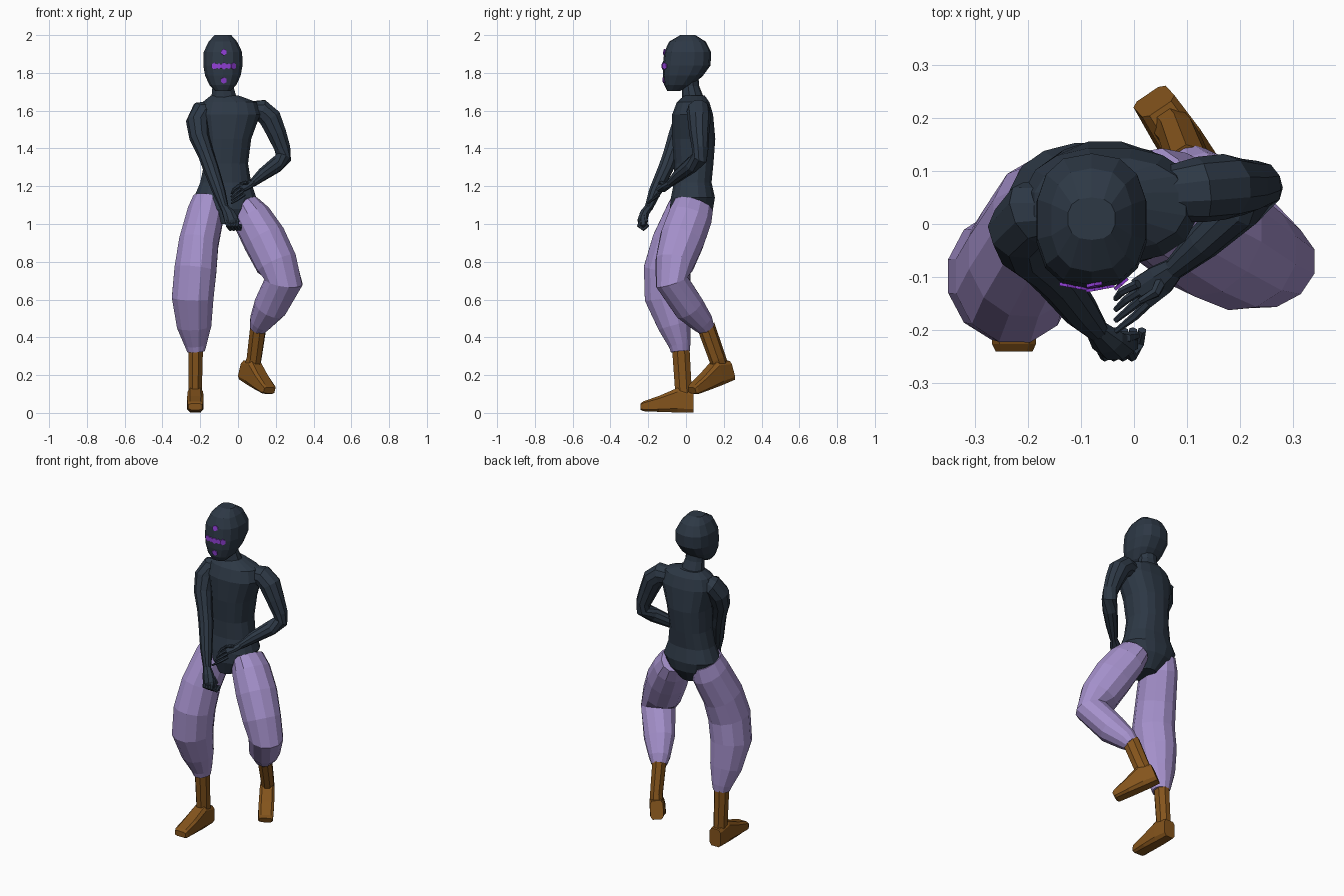
import bpy, bmesh, math
from mathutils import Vector
from mathutils.bvhtree import BVHTree


def material(name, srgb):
    lin = [((c / 255 + 0.055) / 1.055) ** 2.4 for c in srgb]
    m = bpy.data.materials.new(name)
    m.diffuse_color = (*lin, 1)
    return m


DARK = material("dark slate cloth", (45, 56, 69))
LILAC = material("lilac trousers", (165, 145, 204))
BROWN = material("brown leather", (132, 84, 28))
VIOLET = material("violet marks", (146, 64, 216))


def tube(name, rings, mat, n=10, axis=None, ref=(1, 0, 0), p=1.0):
    """Loft rings (x, y, z, r1[, r2]); square to the path, or to a fixed axis."""
    bm = bmesh.new()
    pts = [Vector(r[:3]) for r in rings]
    loops = []
    for i, r in enumerate(rings):
        t = Vector(axis) if axis else pts[min(i + 1, len(pts) - 1)] - pts[max(i - 1, 0)]
        t.normalize()
        u = Vector(ref)
        u = (u - t * u.dot(t)).normalized()
        v = t.cross(u)
        r1, r2 = r[3], r[-1]
        loop = []
        for k in range(n):
            a = 2 * math.pi * (k + 0.5) / n
            c, s = math.cos(a), math.sin(a)
            c, s = (math.copysign(abs(q) ** p, q) for q in (c, s))
            loop.append(bm.verts.new(pts[i] + u * c * r1 + v * s * r2))
        loops.append(loop)
    for a, b in zip(loops, loops[1:]):
        for k in range(n):
            bm.faces.new((a[k], a[(k + 1) % n], b[(k + 1) % n], b[k]))
    bm.faces.new(loops[0])
    bm.faces.new(loops[-1])
    bmesh.ops.recalc_face_normals(bm, faces=bm.faces)
    me = bpy.data.meshes.new(name)
    bm.to_mesh(me)
    bm.free()
    me.materials.append(mat)
    ob = bpy.data.objects.new(name, me)
    bpy.context.collection.objects.link(ob)
    return ob


def stack(name, levels, mat, n, p):
    """Horizontal rings given as (z, x centre, x radius, y front, y back)."""
    rings = [(x, (f + b) / 2, z, rx, (b - f) / 2) for z, x, rx, f, b in levels]
    return tube(name, rings, mat, n, axis=(0, 0, -1), p=p)


# Head, neck and torso
head = stack("head", [
    (2.0, -.08, .045, -.03, .05), (1.965, -.08, .077, -.09, .105),
    (1.91, -.08, .104, -.115, .133), (1.84, -.08, .106, -.123, .13),
    (1.785, -.08, .096, -.122, .09), (1.735, -.08, .072, -.115, .035),
    (1.705, -.08, .042, -.1, -.03)], DARK, 14, .8)
tube("neck", [(-.08, .015, 1.79, .06, .05), (-.08, .025, 1.73, .058, .045),
              (-.075, .035, 1.68, .068, .055), (-.07, .04, 1.64, .085, .06)],
     DARK, axis=(0, 0, -1))
stack("torso", [
    (1.68, -.07, .075, -.01, .1), (1.645, -.045, .145, -.05, .125),
    (1.58, -.045, .165, -.075, .145), (1.45, -.055, .127, -.075, .157),
    (1.32, -.063, .118, -.065, .147), (1.22, -.065, .137, -.065, .137),
    (1.14, -.068, .168, -.082, .155), (1.08, -.068, .135, -.088, .145),
    (1.0, -.06, .055, -.065, .09)], DARK, 16, .85)

# Marks on the face: thin hexagons laid on the head surface
bm = bmesh.new()
bm.from_mesh(head.data)
tree = BVHTree.FromBMesh(bm)
bm.free()
marks = [(-.075, 1.91, .017), (-.075, 1.76, .017)]
marks += [(-.075 + .025 * k, 1.836, .015 if k % 2 else .018) for k in range(-2, 3)]
for i, (x, z, r) in enumerate(marks):
    hit, normal, _, _ = tree.ray_cast(Vector((x, -1, z)), Vector((0, 1, 0)))
    a, b = hit - normal * .002, hit + normal * .004
    tube(f"face_mark_{i + 1}", [(*a, r), (*b, r)], VIOLET, 6)

# Arms
tube("hanging_arm", [
    (-.13, .035, 1.61, .05), (-.19, .02, 1.59, .064), (-.214, -.01, 1.54, .062),
    (-.205, -.045, 1.46, .053), (-.17, -.08, 1.37, .043), (-.145, -.105, 1.3, .042),
    (-.1, -.165, 1.17, .034), (-.07, -.2, 1.08, .022)], DARK, ref=(1, .3, 0))
tube("folded_arm", [
    (.05, .055, 1.6, .05), (.125, .065, 1.6, .062), (.17, .07, 1.56, .062),
    (.205, .07, 1.48, .053), (.235, .075, 1.4, .044), (.24, .072, 1.35, .043),
    (.2, .03, 1.312, .042), (.13, -.035, 1.262, .034), (.075, -.085, 1.215, .021)],
     DARK, ref=(.2, 1, .3))

# Hands: a closed fist and an open hand with slim fingers
tube("fist", [(-.07, -.2, 1.085, .022), (-.05, -.22, 1.055, .034, .026),
              (-.035, -.23, 1.02, .04, .028), (-.022, -.225, .985, .034, .022)],
     DARK, 8)
tube("open_palm", [(.08, -.08, 1.22, .02), (.05, -.105, 1.2, .018, .032),
                   (.015, -.13, 1.18, .014, .034)], DARK, 8, ref=(.3, .2, 1))
for k in range(4):
    d = (k - 1.5) * .017
    tube(f"curled_finger_{k + 1}", [
        (-.035 + d, -.238, 1.02, .01), (-.03 + d, -.25, .99, .01),
        (-.015 + d, -.225, .972, .01), (-.01 + d, -.2, .995, .008)], DARK, 6)
    tube(f"open_finger_{k + 1}", [
        (.02 - d * .5, -.128 + d * .6, 1.18 + d, .009),
        (-.01 - d * .5, -.15 + d * .9, 1.158 + d, .008),
        (-.035, -.172 + d * 1.2, 1.135 + d, .005)], DARK, 6)
tube("fist_thumb", [(-.05, -.21, 1.06, .012), (-.015, -.215, 1.04, .012),
                    (.005, -.21, 1.01, .008)], DARK, 6)
tube("open_thumb", [(.055, -.1, 1.205, .012), (.04, -.13, 1.22, .01),
                    (.01, -.145, 1.215, .006)], DARK, 6)

# Baggy trouser legs
tube("standing_trouser_leg", [
    (-.155, .03, 1.13, .085, .105), (-.17, .01, 1.06, .1, .12),
    (-.208, -.06, .9, .108, .125), (-.225, -.1, .76, .115, .128),
    (-.24, -.098, .61, .114, .125), (-.232, -.06, .46, .094, .09),
    (-.224, -.033, .36, .06, .06), (-.222, -.03, .325, .048, .052)], LILAC, 12)
tube("raised_trouser_leg", [
    (.035, .04, 1.095, .08, .108), (.075, .02, 1.03, .105, .12),
    (.14, -.02, .92, .117, .122), (.205, -.06, .79, .113, .106),
    (.242, -.075, .695, .103, .09), (.17, .015, .56, .09, .085),
    (.12, .085, .48, .062, .062), (.105, .11, .445, .045, .045)], LILAC, 12)


# Boots: shaft plus wedge foot from heel point, toe direction and up direction
def boot(name, top, heel, toe_dir, up_dir, length):
    heel, t = Vector(heel), Vector(toe_dir).normalized()
    up = Vector(up_dir)
    up = (up - t * up.dot(t)).normalized()
    side = up.cross(t)
    rings = []
    for s, low, high, w in ((0, 0, .11, .038), (.3, 0, .135, .043),
                            (.65, .004, .092, .045), (.95, .008, .062, .043),
                            (1, .016, .05, .036)):
        c = heel + t * s * length + up * (low + high) / 2
        rings.append((*c, w, (high - low) / 2))
    tube(name + "_foot", rings, BROWN, 8, axis=t, ref=side, p=.45)
    ankle = heel + t * .055 + up * .14
    base = heel + t * .05 + up * .04
    tube(name + "_shaft", [(*top, .042, .05), (*ankle, .038, .048),
                           (*base, .038, .046)], BROWN, 8, ref=side)


boot("standing_boot", (-.224, -.028, .35), (-.226, .04, 0), (0, -1, 0), (0, 0, 1), .28)
boot("raised_boot", (.108, .105, .46), (.025, .245, .175), (.13, -.2, -.085),
     (.1, -.12, .3), .26)
